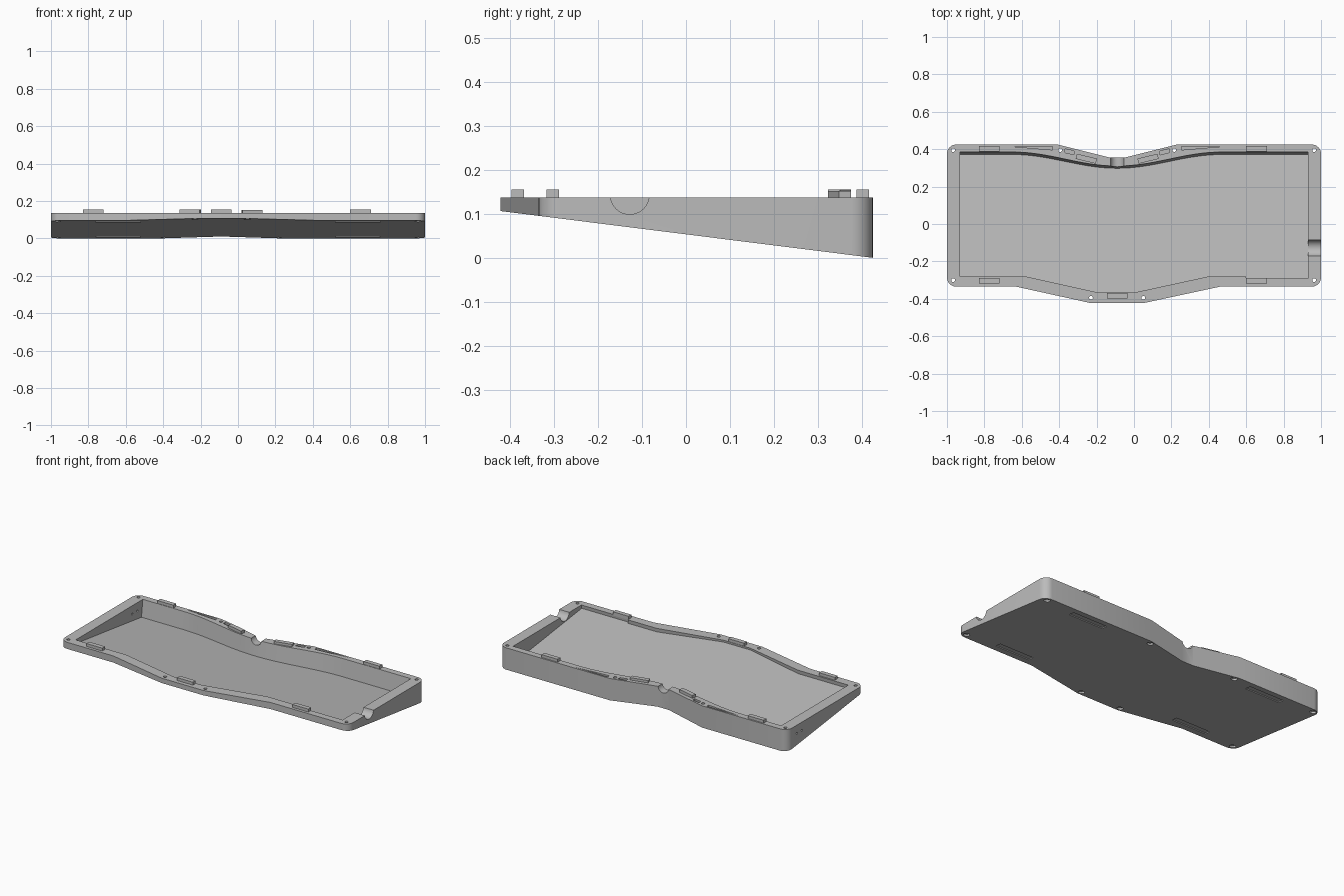
import bpy, bmesh
from math import sin, cos, pi, radians
from mathutils import Matrix

if "Cube" in bpy.data.objects:
    bpy.data.objects.remove(bpy.data.objects["Cube"])

TOP = 0.137      # rim height
SLOPE = 0.1255   # fall of the underside towards the back
FLOOR = 0.025    # floor thickness
MID = -0.09      # axis of the bowed front and back edges

grey = bpy.data.materials.new("matte_grey")
grey.use_nodes = True
grey.diffuse_color = (0.5, 0.5, 0.5, 1)
grey.node_tree.nodes["Principled BSDF"].inputs["Base Color"].default_value = (0.5, 0.5, 0.5, 1)


def under(y):
    """Height of the sloping underside."""
    return 0.0535 - SLOPE * y


def finish(name, bm):
    bmesh.ops.recalc_face_normals(bm, faces=bm.faces)
    mesh = bpy.data.meshes.new(name)
    bm.to_mesh(mesh)
    bm.free()
    mesh.materials.append(grey)
    obj = bpy.data.objects.new(name, mesh)
    bpy.context.collection.objects.link(obj)
    return obj


def prism(name, pts, low, high, lean=0):
    """Upright prism; low and high give heights by y, lean shears it along y."""
    bm = bmesh.new()
    rings = []
    for height in (low, high):
        ring = []
        for x, y in pts:
            z = height(y) if callable(height) else height
            ring.append(bm.verts.new((x, y + lean * (z - TOP), z)))
        rings.append(ring)
    bm.faces.new(rings[0][::-1])
    bm.faces.new(rings[1])
    for i in range(len(pts)):
        j = (i + 1) % len(pts)
        bm.faces.new((rings[0][i], rings[0][j], rings[1][j], rings[1][i]))
    return finish(name, bm)


def cylinder(name, radius, depth, at, axis="Z", sides=24):
    turn = {"X": Matrix.Rotation(pi / 2, 4, "Y"),
            "Y": Matrix.Rotation(pi / 2, 4, "X"), "Z": Matrix()}[axis]
    bm = bmesh.new()
    bmesh.ops.create_cone(bm, cap_ends=True, segments=sides, radius1=radius,
                          radius2=radius, depth=depth,
                          matrix=Matrix.Translation(at) @ turn)
    return finish(name, bm)


def box(name, size, at, turn=0):
    bm = bmesh.new()
    bmesh.ops.create_cube(bm, size=1, matrix=Matrix.Translation(at)
                          @ Matrix.Rotation(turn, 4, "Z") @ Matrix.Diagonal((*size, 1)))
    return finish(name, bm)


def corner(x, y, start, r=0.05, steps=8):
    """Rounded corner, counter-clockwise from the start angle."""
    return [(x + r * cos(a), y + r * sin(a)) for a in
            (radians(start + 90 * i / steps) for i in range(steps + 1))]


# Outer body, a wedge with a bowed outline
outline = (corner(-0.95, -0.285, 180)
           + [(-0.63, -0.335), (-0.235, -0.422), (0.055, -0.422), (0.46, -0.335)]
           + corner(0.95, -0.285, 270) + corner(0.95, 0.375, 0)
           + [(0.23, 0.425), (-0.05, 0.355), (-0.13, 0.355), (-0.41, 0.425)]
           + corner(-0.95, 0.375, 90))
body = prism("case_body", outline, under, TOP)

# Cavity, cut square to the sloping floor, with a wavy back wall
WAVES = 32
wave = [(MID + 0.56 * t, 0.385 - 0.0375 * (1 + cos(pi * t)))
        for t in (1 - 2 * i / WAVES for i in range(WAVES + 1))]
pocket = ([(-0.93, -0.28), (-0.58, -0.28), (-0.19, -0.367), (0.0, -0.367),
           (0.40, -0.28), (0.60, -0.28), (0.60, -0.292), (0.93, -0.292), (0.93, 0.385)]
          + wave + [(-0.93, 0.385)])
cutters = [prism("cavity_cutter", pocket, lambda y: under(y) + FLOOR, 0.25, SLOPE)]

# Cable notches in the right end and the back
cutters.append(cylinder("side_notch_cutter", 0.044, 0.14, (0.98, -0.128, 0.143), "X", 40))
cutters.append(cylinder("back_notch_cutter", 0.036, 0.14, (MID, 0.34, 0.141), "Y", 40))

# Screw holes with wider seats underneath
screws = [(x, y) for x in (-0.967, 0.963) for y in (-0.3, 0.395)]
screws += [(-0.23, -0.395), (0.05, -0.395), (-0.395, 0.395), (0.215, 0.395)]
for x, y in screws:
    cutters.append(cylinder("screw_hole_cutter", 0.01, 0.6, (x, y, 0.1)))
    cutters.append(cylinder("screw_seat_cutter", 0.018, 0.03, (x, y, under(y) - 0.002)))

# Shallow pockets in the back rim, mirrored about the bow
for s in (-1, 1):
    sliver = [(0.57, 0.415), (0.345, 0.415), (0.345, 0.396)]
    slot = [(0.23, 0.37), (0.28, 0.382), (0.28, 0.402), (0.23, 0.39)]
    for pts in (sliver, slot):
        ring = [(MID + s * x, y) for x, y in pts][::s]
        cutters.append(prism("rim_pocket_cutter", ring, TOP - 0.012, 0.2))

# Foot recesses in the underside
for x in (-0.64, 0.64):
    for y in (-0.27, 0.365):
        pad = [(x - 0.12, y - 0.02), (x + 0.12, y - 0.02),
               (x + 0.12, y + 0.02), (x - 0.12, y + 0.02)]
        cutters.append(prism("foot_recess_cutter", pad, -0.1, lambda v: under(v) + 0.006))

# Small openings in the left end
for y in (0.28, 0.33):
    cutters.append(cylinder("end_hole_cutter", 0.006, 0.2, (-0.97, y, 0.085), "X", 16))

for cutter in cutters:
    cutter.hide_render = True
    mod = body.modifiers.new(cutter.name, "BOOLEAN")
    mod.operation = "DIFFERENCE"
    mod.solver = "EXACT"
    mod.object = cutter

# Bake the cuts and drop the cutters
graph = bpy.context.evaluated_depsgraph_get()
baked = bpy.data.meshes.new_from_object(body.evaluated_get(graph))
body.modifiers.clear()
body.data = baked
for cutter in cutters:
    bpy.data.objects.remove(cutter)

# Locating tabs standing on the rim
TABS = [("front_left_end_tab", -0.775, -0.303, 0, 0.155),
        ("front_right_end_tab", 0.655, -0.303, 0, 0.155),
        ("front_middle_tab", MID, -0.383, 0, 0.155),
        ("back_left_end_tab", -0.775, 0.402, 0, 0.155),
        ("back_right_end_tab", 0.655, 0.402, 0, 0.155),
        ("back_left_bow_tab", -0.255, 0.349, -0.235, 0.155),
        ("back_right_bow_tab", 0.075, 0.349, 0.235, 0.152)]
for name, x, y, turn, peak in TABS:
    base = TOP - 0.005
    box(name, (0.11, 0.028, peak - base), (x, y, (peak + base) / 2), turn)

# Smooth the rounded corners, keep the hard edges
bpy.ops.object.select_all(action="DESELECT")
body.select_set(True)
bpy.context.view_layer.objects.active = body
bpy.ops.object.shade_smooth_by_angle(angle=radians(25))
